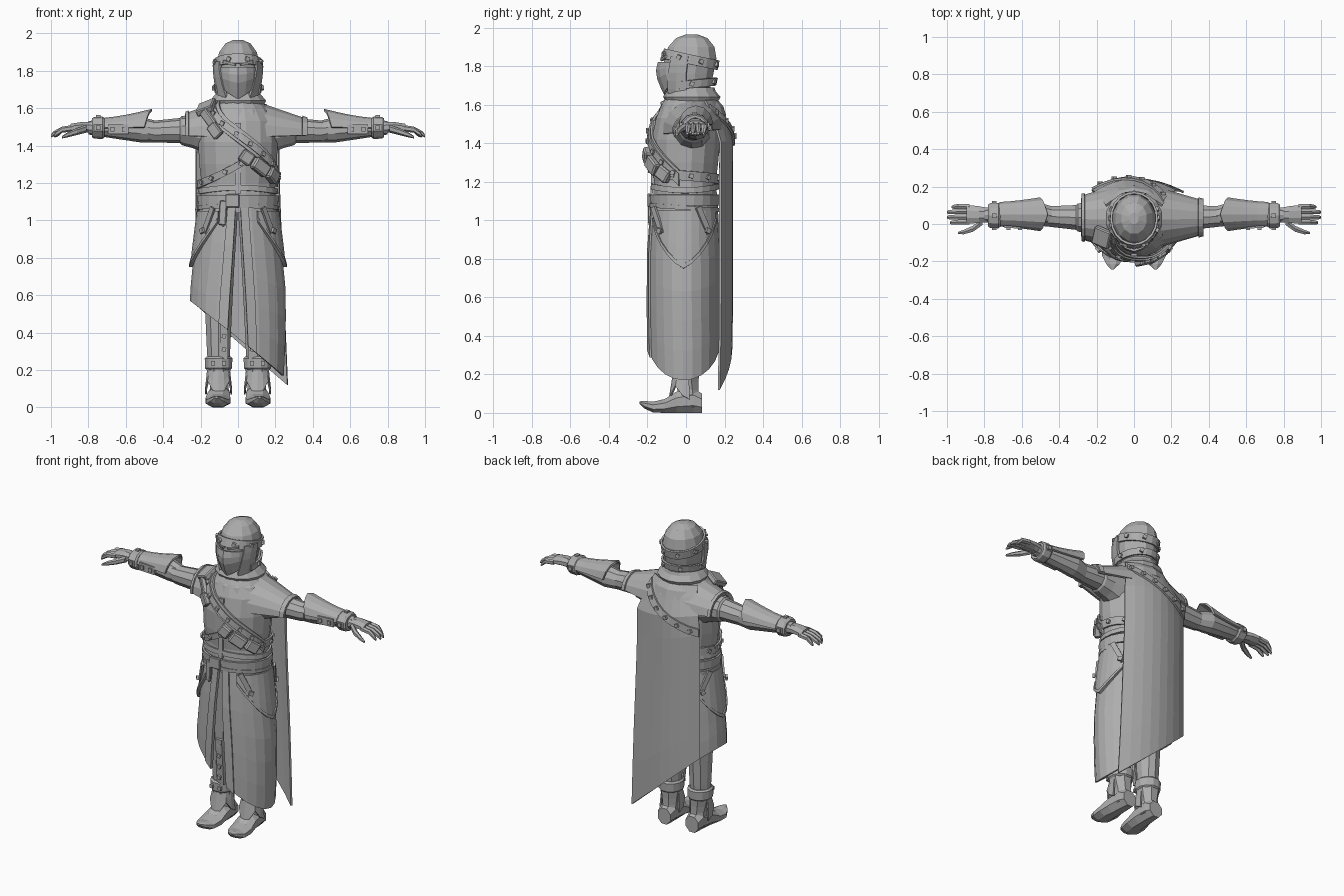
import bpy, bmesh
from math import sin, cos, pi, radians
from mathutils import Matrix, Vector, Euler

if "Cube" in bpy.data.objects:
    bpy.data.objects.remove(bpy.data.objects["Cube"], do_unlink=True)

grey = bpy.data.materials.new("plain grey")
grey.use_nodes = True
grey.diffuse_color = (0.42, 0.42, 0.42, 1)
for node in grey.node_tree.nodes:
    if node.type == "BSDF_PRINCIPLED":
        node.inputs["Base Color"].default_value = grey.diffuse_color
        node.inputs["Roughness"].default_value = 0.8


def lerp(a, b, t):
    return a + (b - a) * t


def finish(name, bm, thick=0, bevel=0):
    bmesh.ops.remove_doubles(bm, verts=bm.verts, dist=0.0001)
    bmesh.ops.recalc_face_normals(bm, faces=bm.faces)
    mesh = bpy.data.meshes.new(name)
    bm.to_mesh(mesh)
    bm.free()
    mesh.materials.append(grey)
    ob = bpy.data.objects.new(name, mesh)
    bpy.context.scene.collection.objects.link(ob)
    if thick:
        mod = ob.modifiers.new("thickness", "SOLIDIFY")
        mod.thickness, mod.offset = thick, 0
    if bevel:
        ob.modifiers.new("soft edges", "BEVEL").width = bevel
    return ob


def loft(name, axis, rings, n=12, s=1):
    """Skin elliptical rings (position, centre a, centre b, radius a, radius b)."""
    bm, loops, k = bmesh.new(), [], 1 / cos(pi / n)
    for p, ca, cb, ra, rb in rings:
        loop = []
        for i in range(n):
            t = (i + 0.5) * 2 * pi / n
            a, b = ca + k * ra * cos(t), cb + k * rb * sin(t)
            x, y, z = {"x": (p, a, b), "y": (a, p, b), "z": (a, b, p)}[axis]
            loop.append(bm.verts.new((x * s, y, z)))
        loops.append(loop)
    for lo, hi in zip(loops, loops[1:]):
        for i in range(n):
            j = (i + 1) % n
            bm.faces.new((lo[i], lo[j], hi[j], hi[i]))
    bm.faces.new(loops[0])
    bm.faces.new(loops[-1])
    return finish(name, bm)


def patch(name, fn, nu, nv, thick=0.012):
    """Thin sheet through the points fn(u, v)."""
    bm = bmesh.new()
    g = [[bm.verts.new(fn(i / nu, j / nv)) for j in range(nv + 1)] for i in range(nu + 1)]
    for i in range(nu):
        for j in range(nv):
            bm.faces.new((g[i][j], g[i + 1][j], g[i + 1][j + 1], g[i][j + 1]))
    return finish(name, bm, thick)


def boxes(name, items, bevel=0):
    """One object made of boxes (position, size, rotation)."""
    bm = bmesh.new()
    for pos, size, rot in items:
        m = Matrix.LocRotScale(Vector(pos), Euler(rot), Vector(size))
        bmesh.ops.create_cube(bm, size=1, matrix=m)
    return finish(name, bm, 0, bevel)


def at(profile, z):
    for a, b in zip(profile, profile[1:]):
        if z <= b[0]:
            t = max(0, (z - a[0]) / (b[0] - a[0]))
            return [lerp(p, q, t) for p, q in zip(a[1:], b[1:])]
    return profile[-1][1:]


def surf(profile, a, z, off):
    """Point on a body profile, angle a from the front towards +x."""
    cx, cy, rx, ry = at(profile, z)
    return Vector((cx + (rx + off) * sin(a), cy - (ry + off) * cos(a), z))


def strap(name, profile, a0, a1, z_at, width, off, studs=0, nu=14):
    a0, a1 = radians(a0), radians(a1)
    patch(name, lambda u, v: surf(profile, lerp(a0, a1, u), z_at(u) + (v - 0.5) * width, off), nu, 1)
    items = []
    for i in range(studs):
        u = (i + 0.5) / studs
        a = lerp(a0, a1, u)
        items.append((surf(profile, a, z_at(u), off + 0.008), (0.022, 0.016, 0.022), (0, 0.4, a)))
    if items:
        boxes(name + "_studs", items)


# Torso and front placket
torso = [(1.04, 0, -.005, .195, .16), (1.14, 0, -.005, .2, .165), (1.2, 0, -.005, .195, .16),
         (1.3, 0, -.005, .207, .172), (1.42, 0, 0, .213, .178), (1.53, 0, .01, .21, .165),
         (1.6, 0, .02, .16, .145), (1.66, 0, .02, .1, .11)]
loft("torso", "z", torso, 16)
strap("front_placket", torso, -4, 4, lambda u: 1.33, .38, .008, 0, 2)
strap("vest_hem", torso, -180, 180, lambda u: 1.165 + .01 * cos(u * 4 * pi), .03, .01, 0, 24)

# Head, headband, mask, hood edges and cowl
head = [(1.6, 0, .03, .1, .1), (1.67, 0, .012, .095, .11), (1.76, 0, .012, .108, .13),
        (1.84, 0, .022, .115, .136), (1.9, 0, .028, .1, .12), (1.945, 0, .03, .068, .082),
        (1.965, 0, .03, .025, .03)]
loft("head", "z", head, 12)
strap("headband", head, -180, 180, lambda u: 1.835 - .03 * cos(u * 2 * pi), .05, .012, 8, 20)


def mask(u, v):
    side = abs(2 * u - 1)
    z = lerp(1.82, 1.65 + .07 * side, v)
    return surf(head, lerp(-1, 1, u), z, .006 + .03 * (1 - side) * (1 - abs(v - .35)))


patch("face_mask", mask, 6, 4)
boxes("brows", [((s * .045, -.112, 1.842), (.07, .02, .014), (.2, s * -.25, s * .35)) for s in (1, -1)])
for s, side in ((1, "left"), (-1, "right")):
    patch("hood_edge_" + side, lambda u, v: surf(
        head, s * lerp(.85 - .35 * u * u, 1.5, v), lerp(1.85, 1.64, u), .016), 5, 2, .014)
strap("hood_band", head, 70, 290, lambda u: 1.7 + .02 * sin(u * pi), .04, .022, 4)
loft("cowl", "z", [(1.54, 0, .03, .2, .175), (1.59, 0, .03, .175, .16), (1.62, 0, .03, .14, .135),
                   (1.64, 0, .03, .15, .145), (1.67, 0, .025, .125, .125), (1.69, 0, .03, .105, .115)], 14)

# Belt, buckle and hanging ends
strap("belt", torso, -180, 180, lambda u: 1.105, .055, .014, 0, 24)
strap("thin_belt", torso, -180, 180, lambda u: 1.065 - .012 * cos(u * 2 * pi), .022, .018, 0, 24)
boxes("belt_buckle", [((-.03, -.19, 1.105), (.075, .02, .07), (0, 0, 0)),
                      ((-.08, -.185, 1.04), (.04, .015, .13), (0, .06, -.3)),
                      ((-.08, -.182, .985), (.028, .014, .028), (0, pi / 4, -.3))], .004)

# Chest straps with pouches and clasps
strap("chest_strap", torso, -48, 80, lambda u: lerp(1.6, 1.22, u), .085, .014, 0)
strap("chest_strap_trim", torso, -48, 80, lambda u: lerp(1.6, 1.22, u), .045, .022, 7)
strap("rib_strap", torso, -95, 15, lambda u: 1.19 + .14 * u * u, .04, .016, 5)
strap("side_strap", torso, 55, 265, lambda u: lerp(1.24, 1.19, u), .05, .016, 7)
boxes("chest_pouches", [(surf(torso, a, z, .026), (w, .045, .07), (0, .6, a))
                        for a, z, w in ((.2, 1.335, .07), (.55, 1.285, .1), (.95, 1.24, .08))], .008)
boxes("chest_clasp", [(surf(torso, -.75, 1.545, .03), (.11, .03, .05), (0, .8, -.7)),
                      (surf(torso, -.55, 1.48, .025), (.06, .03, .08), (0, -.7, -.5)),
                      ((-.17, -.07, 1.605), (.1, .1, .035), (.5, -.35, -.4))], .006)

# Coat skirt: slit at the front, hem cut on a slant
skirt = [(.1, 0, -.01, .235, .175), (.35, 0, -.01, .248, .182), (.6, 0, -.01, .252, .182),
         (.85, 0, -.008, .228, .18), (1.09, 0, -.005, .198, .163)]


def coat(u, v):
    gap = .06 + .16 * v
    a = lerp(gap, 2 * pi - gap, u)
    return surf(skirt, a, lerp(1.09, .37 - .2 * sin(a), v), 0)


patch("coat_skirt", coat, 22, 6)
patch("coat_edge_left", lambda u, v: coat(.035 * u, v) + Vector((0, -.01, 0)), 1, 6, .01)
patch("coat_edge_right", lambda u, v: coat(1 - .035 * u, v) + Vector((0, -.01, 0)), 1, 6, .01)

# Hip plates with pointed lower rims, and hanging hip straps
for s, side in ((1, "left"), (-1, "right")):
    def hip_rim(u):
        return .75 + .24 * abs(2 * u - 1) ** 1.4

    def hip_angle(u):
        return s * lerp(.5, 2.6, u)
    patch("hip_plate_" + side, lambda u, v: surf(
        skirt, hip_angle(u), lerp(1.05, hip_rim(u), v), .012), 10, 3, .012)
    patch("hip_plate_rim_" + side, lambda u, v: surf(
        skirt, hip_angle(u), hip_rim(u) + .022 * v, .02), 10, 1, .01)
    boxes("hip_strap_" + side, [(surf(skirt, s * a, 1.0, .024), (.03, .014, .15), (0, s * -.45, s * a))
                                for a in (.75, 2.1)] +
          [(surf(skirt, s * a, .945, .034), (.026, .014, .026), (0, s * .4, s * a)) for a in (.88, 2.2)])


# Cape with a slanted hem, and the studded band across the back
def cape_point(u, z):
    up = max(0, (z - 1.42) / .2)
    w = 2 * u - 1
    right, left = lerp(-.225, -.15, up), lerp(.27 - .05 * min(1, z / 1.2), .15, up)
    y = .238 - .06 * w * w - .08 * up ** 1.5 - .02 * max(0, .5 - z)
    return Vector((lerp(right, left, u), y, z))


patch("cape", lambda u, v: cape_point(u, lerp(1.62, lerp(.55, .12, u), v ** 1.4)), 8, 8, .012)
patch("cape_band", lambda u, v: cape_point(u, lerp(1.34, 1.55, u ** 1.3) + .05 * v)
      + Vector((0, .012, 0)), 8, 1, .012)
boxes("cape_band_studs", [(cape_point(u, lerp(1.34, 1.55, u ** 1.3) + .025) + Vector((0, .02, 0)),
                           (.022, .016, .022), (0, .4, 0)) for u in (.1, .27, .44, .61, .78, .95)])

for s, side in ((1, "left"), (-1, "right")):
    # Shoulder plate, longer on the left
    reach = .37 if s > 0 else .28

    def shoulder(u, v, grow=0):
        x, a = lerp(.11, reach, u), lerp(-1.65, 1.5, v)
        t = (x - .11) / .26
        wide, top = lerp(.16, .085, t) + grow, lerp(1.625, 1.535, t) + grow
        return Vector((x * s, .035 + wide * sin(a), 1.46 + (top - 1.46) * cos(a)))
    patch("shoulder_plate_" + side, shoulder, 4, 8, .014)
    patch("shoulder_rim_" + side, lambda u, v: shoulder(.9 + .1 * u, v, .01), 1, 8, .012)

    # Sleeve, forearm and wrist band
    loft("sleeve_" + side, "x", [(.14, .025, 1.46, .1, .11), (.24, .03, 1.475, .085, .085),
                                 (.3, .035, 1.48, .075, .074), (.31, .035, 1.48, .066, .064),
                                 (.45, .04, 1.475, .055, .055), (.48, .04, 1.48, .052, .05)], 10, s)
    loft("forearm_" + side, "x", [(.44, .045, 1.475, .05, .055), (.52, .055, 1.485, .062, .065),
                                  (.64, .05, 1.492, .055, .055), (.8, .048, 1.495, .038, .034)], 10, s)
    loft("wrist_band_" + side, "x", [(.715, .045, 1.495, .06, .05), (.725, .045, 1.495, .068, .057),
                                     (.77, .045, 1.495, .066, .055), (.78, .045, 1.495, .058, .048)], 10, s)

    # Flared bracer shell with its buckled strap
    def bracer(u, v):
        a = lerp(-1.5, 1.5, v)
        flare = (1 - u) ** 1.4
        x = lerp(.46 + .04 * abs(2 * v - 1), .72, u)
        return (s * x, .052 + (.06 + .025 * flare) * sin(a), 1.49 + (.052 + .048 * flare) * cos(a))
    patch("bracer_" + side, bracer, 4, 6, .012)
    boxes("bracer_straps_" + side, [((s * .64, -.012, 1.488), (.11, .022, .05), (0, 0, s * .06)),
                                    ((s * .61, -.026, 1.488), (.022, .014, .024), (0, 0, 0)),
                                    ((s * .67, -.024, 1.488), (.022, .014, .024), (0, 0, 0)),
                                    ((s * .748, -.026, 1.495), (.024, .014, .024), (0, 0, 0)),
                                    ((s * .748, .045, 1.555), (.024, .024, .014), (0, 0, 0)),
                                    ((s * .748, .115, 1.495), (.024, .014, .024), (0, 0, 0))])

    # Hand
    loft("palm_" + side, "x", [(.77, .048, 1.496, .036, .03), (.83, .05, 1.5, .045, .027),
                               (.895, .052, 1.495, .05, .021)], 8, s)
    for i, tip in enumerate((.985, 1, 1, .975)):
        y = .01 + .028 * i
        loft("finger_%d_%s" % (i + 1, side), "x", [
            (.88, y, 1.493, .013, .015), (.94, y, 1.485, .013, .014),
            (tip - .012, y - .002, 1.462, .011, .012), (tip, y - .003, 1.45, .006, .006)], 6, s)
    loft("thumb_" + side, "x", [(.81, .015, 1.49, .02, .018), (.86, -.025, 1.475, .016, .016),
                                (.91, -.043, 1.458, .012, .012), (.94, -.048, 1.445, .006, .006)], 6, s)

    # Leg, shin strip and ankle band
    loft("leg_" + side, "z", [(.18, .102, 0, .055, .058), (.3, .104, 0, .062, .066), (.48, .104, 0, .07, .076),
                              (.75, .1, 0, .08, .1), (1.06, .095, 0, .095, .13)], 10, s)
    boxes("shin_strip_" + side, [((s * .075, -.072, .41), (.045, .022, .3), (.08, 0, 0))] +
          [((s * .075, -.086, z), (.022, .014, .022), (0, .2, 0)) for z in (.31, .38, .45, .52)])
    loft("ankle_band_" + side, "z", [(.2, .104, 0, .062, .066), (.21, .104, 0, .072, .076),
                                     (.262, .104, 0, .074, .078), (.272, .104, 0, .064, .068)], 12, s)
    boxes("ankle_studs_" + side, [((s * x, -.078, .236), (.022, .016, .022), (0, 0, 0)) for x in (.075, .133)])

    # Boot with a cuff and a turned-up pointed toe
    loft("boot_shaft_" + side, "z", [(.03, .1, .02, .05, .055), (.12, .1, .01, .05, .055),
                                     (.16, .102, .003, .056, .062), (.205, .104, 0, .064, .068)], 8, s)
    patch("boot_cuff_" + side, lambda u, v: (
        s * (.104 + lerp(.058, .07, v) * sin(lerp(-1.8, 1.8, u))),
        -lerp(.064, .085, v) * cos(lerp(-1.8, 1.8, u)),
        lerp(.2, .07 + .07 * (1 - abs(cos(u * 2 * pi))), v)), 8, 2, .01)
    loft("boot_foot_" + side, "y", [(.082, .1, .05, .045, .05), (.04, .1, .065, .053, .065),
                                    (-.05, .103, .055, .06, .055), (-.11, .107, .036, .066, .036),
                                    (-.17, .11, .03, .06, .028), (-.215, .113, .042, .035, .02),
                                    (-.242, .115, .054, .008, .006)], 8, s)
